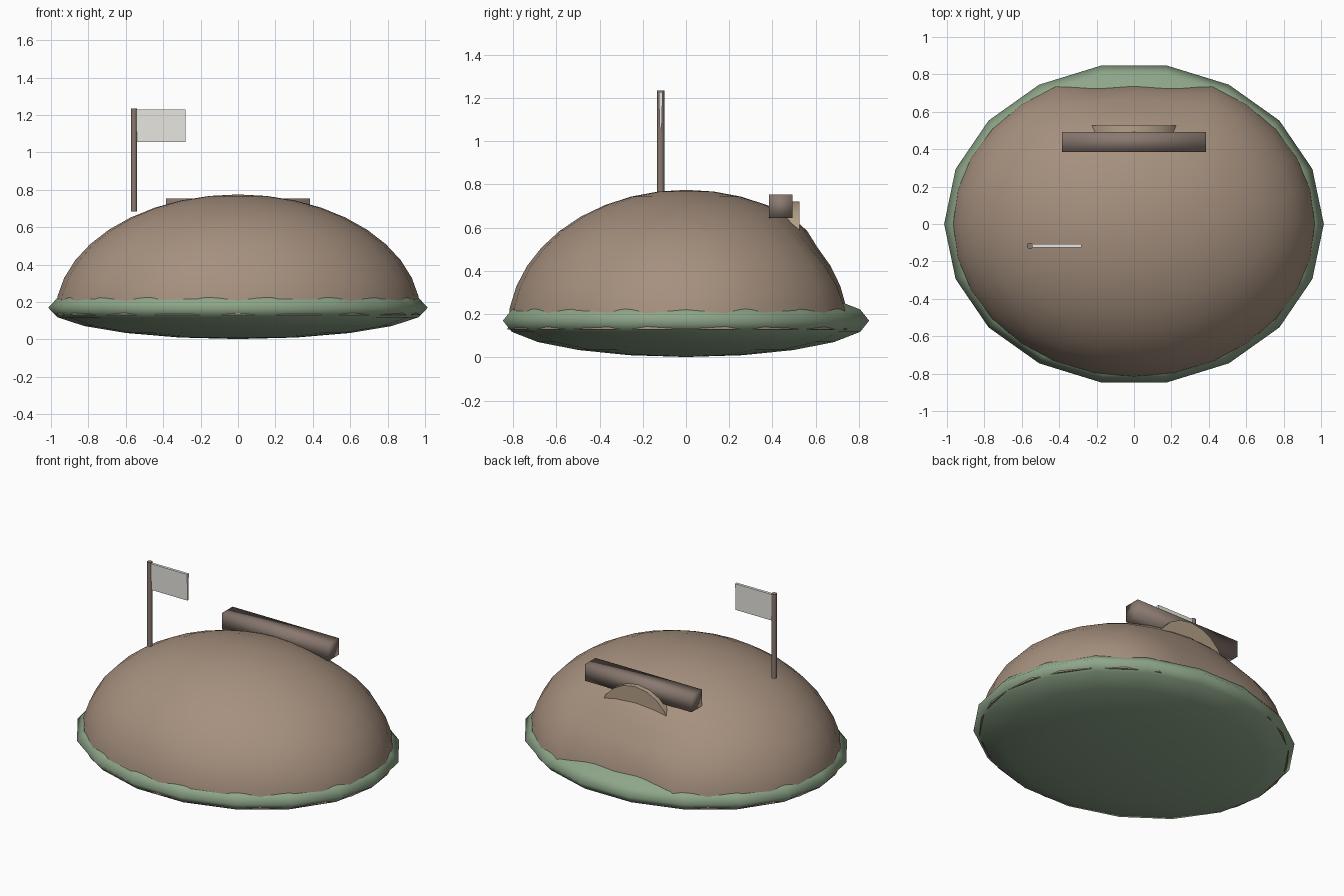
import bpy, bmesh, math
from mathutils import Matrix, Vector

if "Cube" in bpy.data.objects:
    bpy.data.objects.remove(bpy.data.objects["Cube"])


def material(name, rgb):
    m = bpy.data.materials.new(name)
    m.diffuse_color = (*rgb, 1)
    m.use_nodes = True
    m.node_tree.nodes["Principled BSDF"].inputs["Base Color"].default_value = m.diffuse_color
    return m


BROWN = material("earth", (0.38, 0.28, 0.21))
GREEN = material("grass", (0.27, 0.38, 0.25))
WOOD = material("wood", (0.25, 0.19, 0.16))
TAN = material("tan", (0.45, 0.35, 0.24))
WHITE = material("cloth", (0.82, 0.81, 0.76))


def finish(name, bm, mat, angle=None):
    bmesh.ops.recalc_face_normals(bm, faces=bm.faces)
    me = bpy.data.meshes.new(name)
    bm.to_mesh(me)
    bm.free()
    me.materials.append(mat)
    ob = bpy.data.objects.new(name, me)
    bpy.context.collection.objects.link(ob)
    bpy.ops.object.select_all(action='DESELECT')
    ob.select_set(True)
    bpy.context.view_layer.objects.active = ob
    if angle is None:
        bpy.ops.object.shade_smooth()
    else:
        bpy.ops.object.shade_smooth_by_angle(angle=math.radians(angle))
    return ob


def box(x0, x1, y0, y1, z0, z1):
    bm = bmesh.new()
    bmesh.ops.create_cube(bm, size=1)
    for v in bm.verts:
        v.co = Vector(((x0 + x1) / 2 + v.co.x * (x1 - x0),
                       (y0 + y1) / 2 + v.co.y * (y1 - y0),
                       (z0 + z1) / 2 + v.co.z * (z1 - z0)))
    return bm


def cylinder(sides, r, depth, matrix):
    bm = bmesh.new()
    bmesh.ops.create_cone(bm, cap_ends=True, segments=sides, radius1=r,
                          radius2=r, depth=depth, matrix=matrix)
    return bm


# grassy base: flattened 18-sided sphere, a corner on the y axis
bm = bmesh.new()
bmesh.ops.create_uvsphere(bm, u_segments=18, v_segments=10, radius=1)
bmesh.ops.rotate(bm, verts=bm.verts, matrix=Matrix.Rotation(math.radians(10), 3, 'Z'))
for v in bm.verts:
    v.co = Vector((v.co.x * 1.015, v.co.y * 0.86, 0.17 + v.co.z * 0.168))
finish("grass_base", bm, GREEN)

# earth mound: half ellipsoid with a shallow hollow at the back
bm = bmesh.new()
bmesh.ops.create_uvsphere(bm, u_segments=28, v_segments=20, radius=1)
bmesh.ops.bisect_plane(bm, geom=bm.verts[:] + bm.edges[:] + bm.faces[:],
                       plane_co=(0, 0, 0), plane_no=(0, 0, 1), clear_inner=True)
bmesh.ops.holes_fill(bm, edges=[e for e in bm.edges if e.is_boundary])
for v in bm.verts:
    x, y, z = v.co.x * 0.977, v.co.y * 0.825, 0.13 + v.co.z * 0.645
    if y > 0.3:
        side = max(0, 1 - (x / 0.42) ** 4)
        low = min(1, max(0, (0.64 - z) / 0.12))
        y *= 1 - 0.09 * side * low
    v.co = Vector((x, y, z))
finish("earth_mound", bm, BROWN, 60)

# beam over the hollow
finish("beam", box(-0.385, 0.385, 0.385, 0.493, 0.645, 0.753), WOOD)

# round door top, mostly buried
turn = Matrix.Translation((0, 0.478, 0.46)) @ Matrix.Rotation(math.pi / 2, 4, 'X')
finish("door_disc", cylinder(20, 0.262, 0.095, turn), TAN, 40)

# flag pole
finish("flag_pole", cylinder(8, 0.017, 0.55, Matrix.Translation((-0.556, -0.117, 0.96))), WOOD, 60)

# flag, thinner towards its lower edge
bm = box(-0.545, -0.28, -0.126, -0.108, 1.055, 1.228)
for v in bm.verts:
    if v.co.z < 1.1:
        v.co.y = -0.117 + (v.co.y + 0.117) * 0.45
finish("flag", bm, WHITE, 30)
